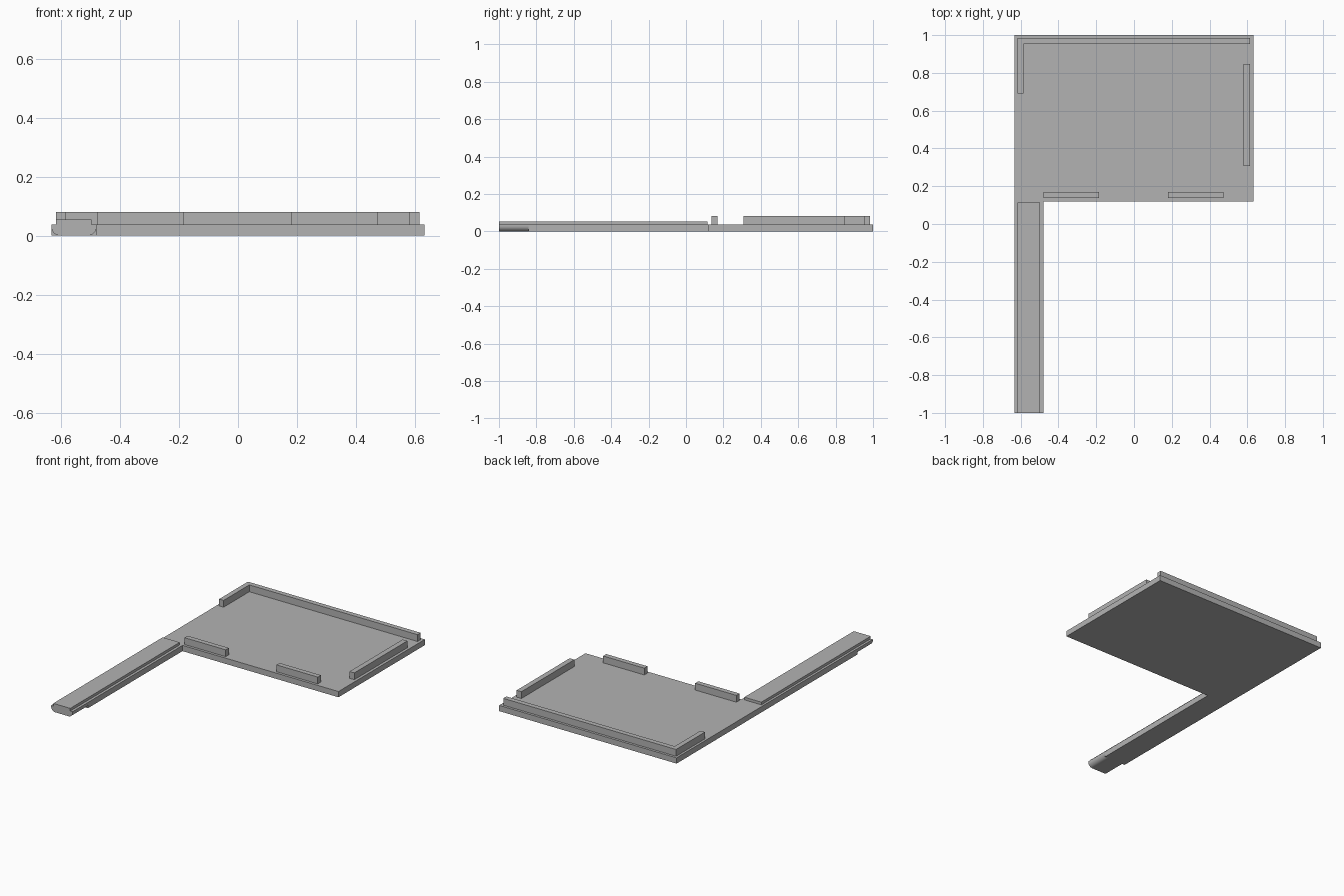
import bpy, bmesh, math

if "Cube" in bpy.data.objects:
    bpy.data.objects.remove(bpy.data.objects["Cube"])

grey = bpy.data.materials.new("plain grey")
grey.diffuse_color = (0.45, 0.45, 0.45, 1)
grey.use_nodes = True
grey.node_tree.nodes["Principled BSDF"].inputs["Base Color"].default_value = grey.diffuse_color

BASE, STRIP_TOP, RAIL_TOP = 0.037, 0.054, 0.081


def prism(name, points, offset):
    """Extrude a closed planar outline along an offset vector."""
    bm = bmesh.new()
    face = bm.faces.new([bm.verts.new(p) for p in points])
    ext = bmesh.ops.extrude_face_region(bm, geom=[face])
    moved = [v for v in ext["geom"] if isinstance(v, bmesh.types.BMVert)]
    bmesh.ops.translate(bm, verts=moved, vec=offset)
    bmesh.ops.recalc_face_normals(bm, faces=bm.faces)
    mesh = bpy.data.meshes.new(name)
    bm.to_mesh(mesh)
    bm.free()
    mesh.materials.append(grey)
    obj = bpy.data.objects.new(name, mesh)
    bpy.context.collection.objects.link(obj)
    return obj


def slab(name, outline, z0, z1):
    return prism(name, [(x, y, z0) for x, y in outline], (0, 0, z1 - z0))


def rect(x0, x1, y0, y1):
    return [(x0, y0), (x1, y0), (x1, y1), (x0, y1)]


# L-shaped base: square-edged panel and arm
L, R, ARM_R, TIP_Y = -0.633, 0.633, -0.48, -0.843
slab("base_panel", [(L, TIP_Y), (ARM_R, TIP_Y), (ARM_R, 0.12),
                    (R, 0.12), (R, 1.0), (L, 1.0)], 0, BASE)

# Arm tip with rounded lower edges
rad = 0.03
profile = [(L, BASE)]
for cx, start in ((L + rad, 180), (ARM_R - rad, 270)):
    for i in range(9):
        a = math.radians(start + 90 * i / 8)
        profile.append((cx + rad * math.cos(a), rad + rad * math.sin(a)))
profile.append((ARM_R, BASE))
tip = prism("arm_tip", [(x, -1.0, z) for x, z in profile], (0, 1.0 + TIP_Y, 0))
bpy.context.view_layer.objects.active = tip
tip.select_set(True)
bpy.ops.object.shade_smooth_by_angle(angle=math.radians(30))

# Raised strip along the arm
slab("arm_strip", rect(-0.618, -0.497, -1.0, 0.115), BASE, STRIP_TOP)

# Rails standing on the panel
slab("corner_rail", [(-0.618, 0.69), (-0.586, 0.69), (-0.586, 0.952),
                     (0.615, 0.952), (0.615, 0.984), (-0.618, 0.984)], BASE, RAIL_TOP)
slab("right_rail", rect(0.581, 0.615, 0.307, 0.848), BASE, RAIL_TOP)
slab("front_left_rail", rect(-0.478, -0.184, 0.137, 0.169), BASE, RAIL_TOP)
slab("front_right_rail", rect(0.179, 0.473, 0.137, 0.169), BASE, RAIL_TOP)
